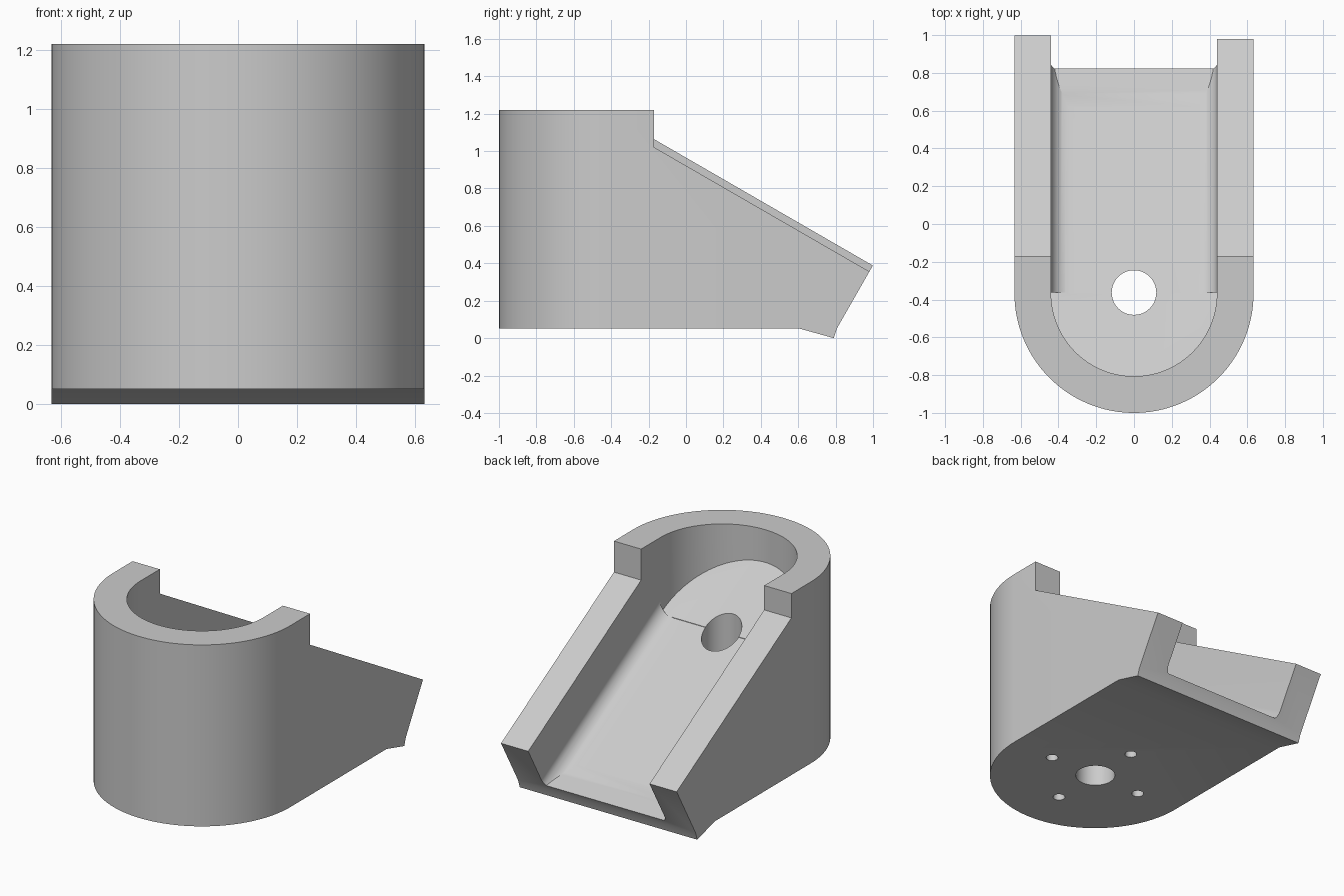
import bpy, bmesh, math

cube = bpy.data.objects.get("Cube")
if cube:
    bpy.data.objects.remove(cube, do_unlink=True)

SLOPE = math.tan(math.radians(30))
CY = -0.367          # centre of the rounded front
OUTER, INNER = 0.633, 0.439
FAR = 1.3
FLOOR = 0.725        # channel floor height at the front centre

grey = bpy.data.materials.new("plain_grey")
grey.use_nodes = True
grey.diffuse_color = (0.6, 0.6, 0.6, 1)
grey.node_tree.nodes["Principled BSDF"].inputs["Base Color"].default_value = (0.6, 0.6, 0.6, 1)


def loft(name, start, end):
    """Closed solid between two matching rings of points."""
    bm = bmesh.new()
    a = [bm.verts.new(p) for p in start]
    b = [bm.verts.new(p) for p in end]
    bm.faces.new(a)
    bm.faces.new(b)
    for i in range(len(a)):
        j = (i + 1) % len(a)
        bm.faces.new((a[i], a[j], b[j], b[i]))
    bmesh.ops.recalc_face_normals(bm, faces=bm.faces)
    mesh = bpy.data.meshes.new(name)
    bm.to_mesh(mesh)
    bm.free()
    mesh.materials.append(grey)
    obj = bpy.data.objects.new(name, mesh)
    bpy.context.collection.objects.link(obj)
    return obj


def side_prism(name, profile, x0, x1):
    return loft(name, [(x0, y, z) for y, z in profile], [(x1, y, z) for y, z in profile])


def cylinder(name, x, y, radius, z0, z1, sides=48):
    ring = [(x + radius * math.cos(math.tau * i / sides),
             y + radius * math.sin(math.tau * i / sides)) for i in range(sides)]
    return loft(name, [(*p, z0) for p in ring], [(*p, z1) for p in ring])


def plan(radius, back, steps=64):
    """Half-round front with straight sides running to the back."""
    arc = [(radius * math.cos(math.pi + math.pi * i / steps),
            CY + radius * math.sin(math.pi + math.pi * i / steps)) for i in range(steps + 1)]
    return arc + [(radius, back), (-radius, back)]


def combine(body, tool, operation="DIFFERENCE"):
    tool.hide_render = True
    mod = body.modifiers.new(tool.name, "BOOLEAN")
    mod.operation = operation
    mod.solver = "EXACT"
    mod.object = tool
    bpy.context.view_layer.objects.active = body
    bpy.ops.object.modifier_apply(modifier=mod.name)
    bpy.data.objects.remove(tool, do_unlink=True)


def channel_floor(y):
    return FLOOR - SLOPE * (y - CY)


# Rounded body, trimmed to its side outline
outline = plan(OUTER, FAR)
body = loft("bracket_body", [(x, y, -0.1) for x, y in outline], [(x, y, 1.22) for x, y in outline])
combine(body, side_prism("side_outline", [
    (-1.2, 0.05), (0.61, 0.05), (0.79, 0), (0.806, 0.05), (1.0, 0.39), (1.0, 1.4), (-1.2, 1.4)],
    -1, 1), "INTERSECT")

# Sloped wall tops, the left one slightly lower
for name, top, x0, x1 in (("right_slope", 1.063, -1, 0.1), ("left_slope", 1.02, -0.1, 1)):
    low = top - SLOPE * (FAR + 0.17)
    combine(body, side_prism(name, [(-0.17, top), (FAR, low), (FAR, 1.5), (-0.17, 1.5)], x0, x1))

# Sloping channel with rounded floor corners
R = 0.1
section = [(-INNER, 1.0)]
for side, begin in ((-1, math.pi), (1, 1.5 * math.pi)):
    for i in range(13):
        a = begin + math.pi / 2 * i / 12
        section.append((side * (INNER - R) + R * math.cos(a), R + R * math.sin(a)))
section.append((INNER, 1.0))
channel = loft("channel",
               [(x, CY, channel_floor(CY) + z) for x, z in section],
               [(x, FAR, channel_floor(FAR) + z) for x, z in section])

# Shallower ramp where the channel runs out at the back
combine(channel, side_prism("ramp", [
    (0.62, channel_floor(0.62)), (0.69, 0.123), (FAR, -0.075), (FAR, -0.6), (0.62, -0.6)], -1, 1))
combine(body, channel)

# Rounded front pocket with a sloping floor
pocket = plan(INNER, CY + 0.004)
combine(body, loft("pocket",
                   [(x, y, FLOOR + 0.003 + 0.64 * (CY - y)) for x, y in pocket],
                   [(x, y, 1.5) for x, y in pocket]))

# Central through hole and four blind screw holes underneath
combine(body, cylinder("centre_hole", 0, CY + 0.004, 0.118, -0.2, 1.5))
for i in range(4):
    a = math.pi / 2 * i
    combine(body, cylinder("screw_hole", 0.337 * math.cos(a), CY + 0.337 * math.sin(a),
                           0.036, -0.2, 0.27, 24))

bpy.ops.object.select_all(action="DESELECT")
body.select_set(True)
bpy.context.view_layer.objects.active = body
bpy.ops.object.shade_smooth_by_angle(angle=math.radians(25))
